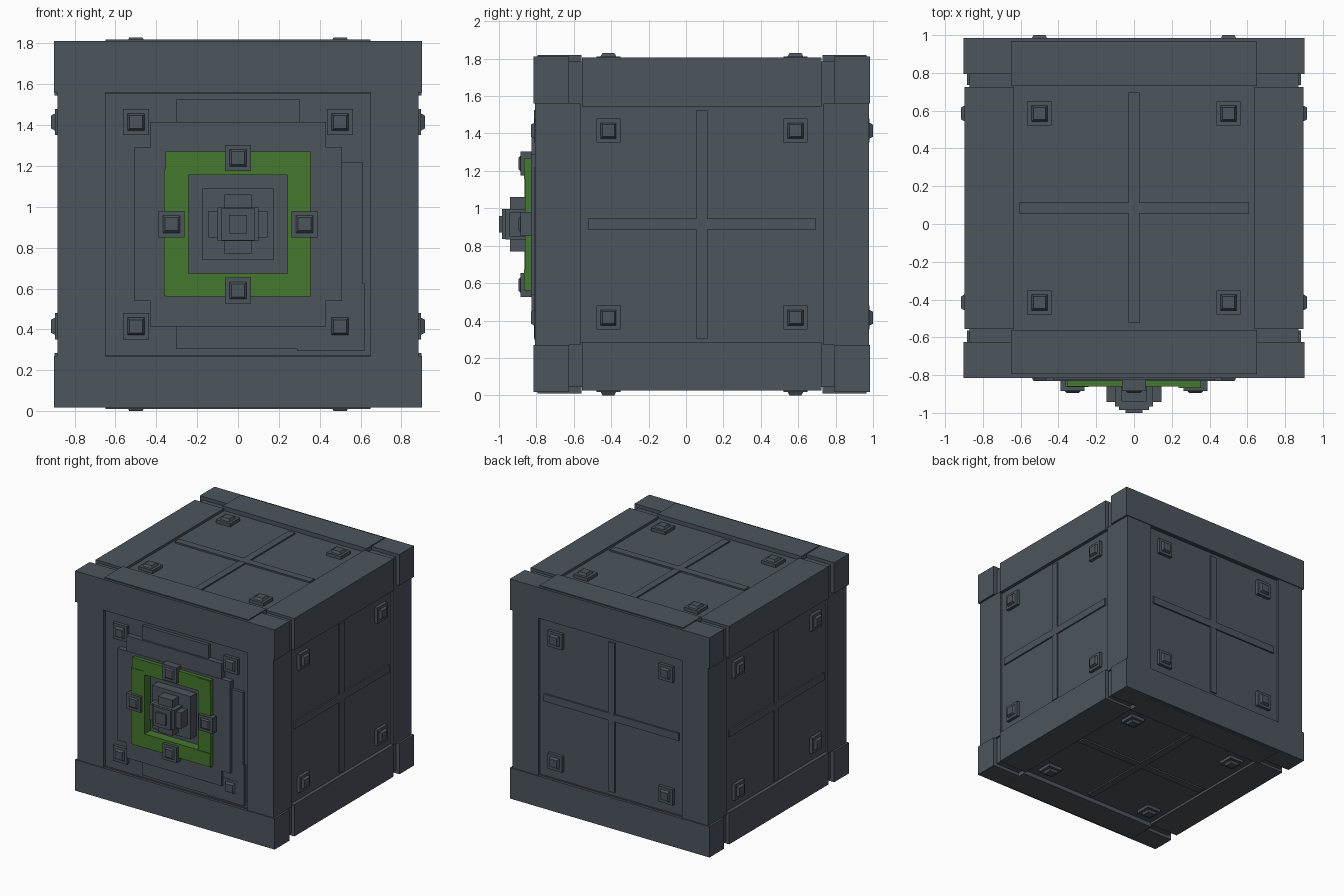
import bpy, bmesh
from math import pi, sqrt
from mathutils import Matrix, Vector

if "Cube" in bpy.data.objects:
    bpy.data.objects.remove(bpy.data.objects["Cube"], do_unlink=True)

CENTRE = Matrix.Translation((0, 0.085, 0.915))
SIGNS = (-1, 1)


def material(name, rgb):
    m = bpy.data.materials.new(name)
    m.use_nodes = True
    m.diffuse_color = (*rgb, 1)
    m.node_tree.nodes["Principled BSDF"].inputs["Base Color"].default_value = (*rgb, 1)
    return m


GREY = material("slate grey", (0.072, 0.09, 0.107))
GREEN = material("leaf green", (0.061, 0.188, 0.028))


def box(bm, x, y, z, frame=Matrix()):
    """Box from three (low, high) ranges in the given frame."""
    lo, hi = zip(x, y, z)
    mid = [(a + b) / 2 for a, b in zip(lo, hi)]
    size = [abs(b - a) for a, b in zip(lo, hi)]
    bmesh.ops.create_cube(bm, size=1, matrix=frame @ Matrix.Translation(mid) @ Matrix.Diagonal((*size, 1)))


def stud(bm, frame, u, v, bottom, step, top):
    """Square base plate with a slightly tapered cap."""
    box(bm, (u - .064, u + .064), (v - .064, v + .064), (bottom, step), frame)
    place = frame @ Matrix.Translation((u, v, (step + top) / 2)) @ Matrix.Rotation(pi / 4, 4, 'Z')
    bmesh.ops.create_cone(bm, cap_ends=True, segments=4, radius1=.042 * sqrt(2),
                          radius2=.032 * sqrt(2), depth=top - step, matrix=place)


def finish(name, bm, mat, placement=CENTRE):
    bmesh.ops.transform(bm, matrix=placement, verts=bm.verts)
    mesh = bpy.data.meshes.new(name)
    bm.to_mesh(mesh)
    bm.free()
    mesh.materials.append(mat)
    ob = bpy.data.objects.new(name, mesh)
    bpy.context.collection.objects.link(ob)
    return ob


def span(sign, near, far):
    return tuple(sorted((sign * near, sign * far)))


# Core, whose faces are the recessed panels
bm = bmesh.new()
box(bm, *[(-.87, .87)] * 3)
finish("core_panels", bm, GREY)

# Edge beams and corner posts
cross_beams, side_beams, posts = bmesh.new(), bmesh.new(), bmesh.new()
for a in SIGNS:
    for b in SIGNS:
        box(cross_beams, (-.902, .902), span(a, .71, .9), span(b, .645, .897))
        box(cross_beams, (-.65, .65), span(a, .645, .88), span(b, .64, .905))
        box(side_beams, span(a, .635, .898), (-.64, .64), span(b, .63, .89))
        box(posts, span(a, .65, .885), span(b, .65, .893), (-.645, .645))
finish("cross_beams", cross_beams, GREY)
finish("side_beams", side_beams, GREY)
finish("corner_posts", posts, GREY)

# Studs on all faces, cross ribs on all but the front
ribs, studs = bmesh.new(), bmesh.new()
for axis in range(3):
    for s in SIGNS:
        normal = Vector((0, 0, 0))
        normal[axis] = s
        frame = normal.to_track_quat('Z', 'Y').to_matrix().to_4x4()
        for u in SIGNS:
            for v in SIGNS:
                stud(studs, frame, u * .5, v * .5, .86, .896, .915)
        if normal.y > -.5:
            box(ribs, (-.61, .61), (-.03, .03), (.86, .882), frame)
            box(ribs, (-.03, .03), (-.61, .61), (.86, .881), frame)
finish("cross_ribs", ribs, GREY)
finish("face_studs", studs, GREY)

# Front frame: local x is right, local y is up, local z is outward
FRONT = CENTRE @ Matrix.Rotation(pi / 2, 4, 'X')


def ring(bm, outer_x, outer_y, inner, depth):
    """Rectangular ring made of four bars."""
    for s in SIGNS:
        box(bm, (-outer_x, outer_x), span(s, inner, outer_y), depth)
        box(bm, span(s, inner, outer_x), (-inner, inner), depth)


# Stepped armour plates on the front
bm = bmesh.new()
ring(bm, .51, .375, .26, (.86, .915))
ring(bm, .43, .5, .26, (.86, .912))
for s in SIGNS:
    box(bm, (-.3, .3), span(s, .5, .61), (.86, .897))
box(bm, (.5, .61), (-.62, .305), (.86, .894))
box(bm, (.29, .62), (-.62, -.29), (.86, .892))
finish("front_armour_plates", bm, GREY, FRONT)

# Green frame with raised corner tiles
bm = bmesh.new()
ring(bm, .355, .355, .242, (.86, .945))
for s in SIGNS:
    box(bm, (.235, .355), span(s, .242, .35), (.86, .952))
box(bm, (-.362, -.242), (-.35, .27), (.86, .949))
finish("green_frame", bm, GREEN, FRONT)

# Studs on the green frame
bm = bmesh.new()
for u, v in ((0, 1), (0, -1), (1, 0), (-1, 0)):
    stud(bm, Matrix(), u * .325, v * .325, .86, .97, .98)
finish("frame_studs", bm, GREY, FRONT)

# Stepped central boss
bm = bmesh.new()
for half_x, half_y, top in ((.175, .175, .945), (.065, .145, 1.025), (.145, .065, 1.028),
                            (.1, .082, 1.05), (.08, .08, 1.07), (.045, .045, 1.085)):
    box(bm, (-half_x, half_x), (-half_y, half_y), (.86, top))
finish("central_boss", bm, GREY, FRONT)
